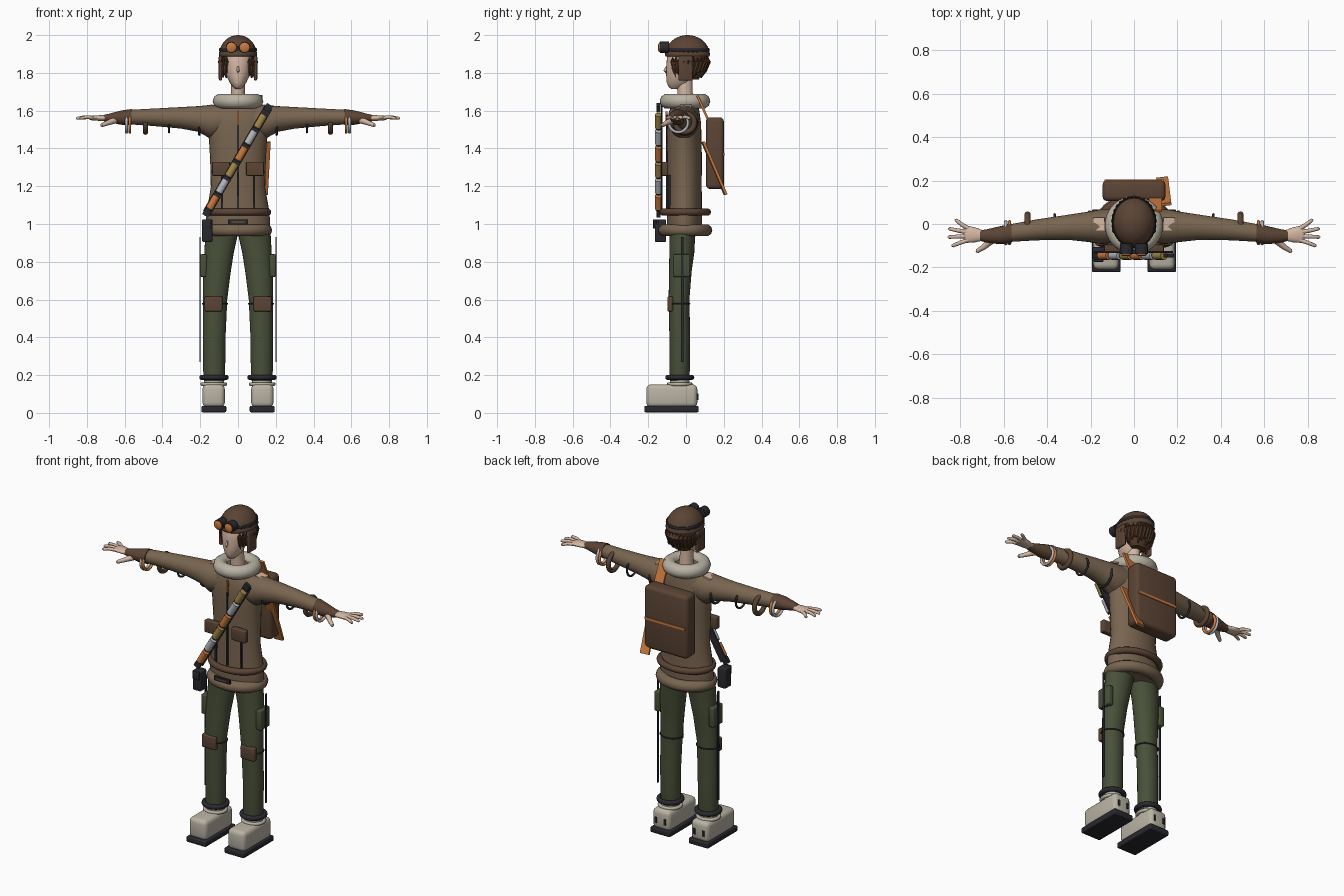
import bpy, bmesh
from math import sin, cos, pi, radians
from mathutils import Vector as V, Matrix

old = bpy.data.objects.get("Cube")
if old:
    bpy.data.objects.remove(old)


def colour(name, *rgb):
    m = bpy.data.materials.new(name)
    m.use_nodes = True
    m.diffuse_color = (*rgb, 1)
    m.node_tree.nodes["Principled BSDF"].inputs["Base Color"].default_value = (*rgb, 1)
    return m


jacket = colour("jacket tan", .19, .13, .08)
leather = colour("brown leather", .105, .058, .035)
hair = colour("dark hair", .09, .045, .022)
orange = colour("orange", .6, .19, .045)
olive = colour("olive cloth", .065, .08, .04)
fleece = colour("pale fleece", .49, .45, .37)
black = colour("black trim", .022, .022, .028)
gold = colour("brass", .36, .24, .06)
silver = colour("silver", .46, .48, .51)
flesh = colour("skin", .66, .47, .36)


def finish(name, bm, mat, mirror=False):
    bmesh.ops.recalc_face_normals(bm, faces=bm.faces)
    me = bpy.data.meshes.new(name)
    bm.to_mesh(me)
    bm.free()
    me.materials.append(mat)
    ob = bpy.data.objects.new(name, me)
    bpy.context.collection.objects.link(ob)
    bpy.ops.object.select_all(action='DESELECT')
    bpy.context.view_layer.objects.active = ob
    ob.select_set(True)
    bpy.ops.object.shade_smooth_by_angle(angle=radians(40))
    if mirror:
        ob.modifiers.new("Mirror", 'MIRROR').use_mirror_merge = False
    return ob


def bridge(name, rings, mat, mirror=False, closed=False):
    """Skin a row of point rings; cap the ends unless closed."""
    bm = bmesh.new()
    vs = [[bm.verts.new(p) for p in r] for r in rings]
    n = len(vs[0])
    for a, b in zip(vs, vs[1:] + (vs[:1] if closed else [])):
        for i in range(n):
            j = (i + 1) % n
            bm.faces.new((a[i], a[j], b[j], b[i]))
    if not closed:
        bm.faces.new(vs[0])
        bm.faces.new(vs[-1])
    return finish(name, bm, mat, mirror)


def loft(name, axis, sections, mat, mirror=False, n=28):
    """Sections are (position, centre1, centre2, radius1, radius2)."""
    rings = []
    for t, c1, c2, r1, r2 in sections:
        pts = [(c1 + r1 * cos(2 * pi * i / n), c2 + r2 * sin(2 * pi * i / n)) for i in range(n)]
        rings.append([(t, p, q) if axis == 'X' else (p, q, t) for p, q in pts])
    return bridge(name, rings, mat, mirror)


def ring(name, c, axis, ra, rb, thick, mat, mirror=False, tall=None, n=36, k=10):
    """Elliptical torus round the x or z axis."""
    rings = []
    for i in range(n):
        a = 2 * pi * i / n
        row = []
        for j in range(k):
            b = 2 * pi * j / k
            u, v = (ra + thick * cos(b)) * cos(a), (rb + thick * cos(b)) * sin(a)
            w = (tall or thick) * sin(b)
            row.append(V(c) + (V((w, u, v)) if axis == 'X' else V((u, v, w))))
        rings.append(row)
    return bridge(name, rings, mat, mirror, closed=True)


def tube(name, pts, radii, mat, mirror=False, n=10):
    pts = [V(p) for p in pts]
    rings = []
    for i, (p, r) in enumerate(zip(pts, radii)):
        d = pts[min(i + 1, len(pts) - 1)] - pts[max(i - 1, 0)]
        q = d.to_track_quat('Z', 'Y')
        rings.append([p + q @ V((r * cos(2 * pi * k / n), r * sin(2 * pi * k / n), 0)) for k in range(n)])
    return bridge(name, rings, mat, mirror)


def block(name, c, size, mat, mirror=False, bevel=0.0, rot=None):
    bm = bmesh.new()
    bmesh.ops.create_cube(bm, size=1)
    bmesh.ops.scale(bm, vec=size, verts=bm.verts)
    if bevel:
        bmesh.ops.bevel(bm, geom=bm.edges[:], offset=bevel, segments=3, profile=.5, affect='EDGES')
    if rot:
        bmesh.ops.rotate(bm, matrix=rot.to_matrix(), verts=bm.verts)
    bmesh.ops.translate(bm, vec=c, verts=bm.verts)
    return finish(name, bm, mat, mirror)


def bar(name, p, q, w, t, mat):
    p, q = V(p), V(q)
    return block(name, (p + q) / 2, (w, t, (q - p).length), mat, rot=(q - p).to_track_quat('Z', 'Y'))


# Jacket body, collar and hem
loft("jacket_body", 'Z', [
    (.94, 0, -.008, .155, .09), (1.0, 0, -.008, .17, .093), (1.06, 0, -.008, .167, .093),
    (1.2, 0, -.007, .143, .09), (1.35, 0, -.008, .148, .092), (1.45, 0, -.01, .154, .092),
    (1.53, 0, -.01, .172, .09), (1.59, 0, -.01, .165, .082), (1.63, 0, -.005, .12, .07),
    (1.66, 0, -.005, .07, .06)], jacket)
ring("fleece_collar", (0, -.005, 1.65), 'Z', .094, .094, .04, fleece)
ring("leather_belt", (0, -.004, 1.063), 'Z', .157, .118, .019, leather)
ring("jacket_hem", (0, -.005, .967), 'Z', .148, .111, .033, jacket)
loft("jacket_sleeve", 'X', [
    (.08, -.01, 1.55, .075, .08), (.15, -.012, 1.542, .08, .088), (.21, -.013, 1.556, .07, .068),
    (.3, -.015, 1.562, .058, .057), (.45, -.027, 1.565, .048, .046), (.58, -.043, 1.566, .04, .038)],
    jacket, True)
block("shoulder_patch", (.16, 0, 1.624), (.05, .06, .009), flesh, True, rot=Matrix.Rotation(.2, 3, 'Y').to_quaternion())

# Jacket trim
block("front_zip", (0, -.1, 1.33), (.01, .012, .5), black)
block("zip_pull", (0, -.104, 1.56), (.01, .01, .07), orange)
block("jacket_seam", (.085, -.089, 1.16), (.009, .012, .2), black, True)
block("chest_pocket", (.09, -.112, 1.292), (.094, .034, .074), leather, True, .006)
block("belt_buckle", (0, -.149, 1.01), (.105, .012, .026), black)
block("buckle_centre", (0, -.156, 1.01), (.07, .004, .01), leather)

# Rings on the sleeves
for nm, x, r, th, m in (("shoulder_ring", .205, .062, .007, black), ("elbow_ring", .365, .05, .006, black),
                        ("forearm_ring", .49, .05, .014, leather), ("orange_cuff_ring", .573, .05, .008, orange),
                        ("silver_cuff_ring", .59, .05, .008, silver)):
    ring(nm, (x, -.006 if x < .5 else -.04, 1.536), 'X', r, r, th, m, True)

# Gloves and hands
loft("glove", 'X', [(.565, -.043, 1.566, .046, .043), (.62, -.052, 1.563, .041, .038),
                    (.68, -.055, 1.561, .03, .024), (.71, -.053, 1.56, .024, .018)], leather, True, 18)
loft("palm", 'X', [(.69, -.053, 1.56, .022, .016), (.73, -.05, 1.561, .034, .015),
                   (.77, -.047, 1.561, .04, .013), (.785, -.047, 1.56, .034, .009)], flesh, True, 16)
for i, (tip, y) in enumerate(((.825, .018), (.855, -.022), (.857, -.06), (.84, -.1))):
    base = -.02 - .018 * i
    tube("finger", [(.765, base, 1.562), ((tip + .765) / 2, (base + y) / 2, 1.566), (tip - .006, y, 1.56), (tip, y, 1.558)],
         (.01, .0095, .008, .003), flesh, True)
tube("thumb", [(.65, -.07, 1.55), (.69, -.105, 1.535), (.722, -.125, 1.522), (.727, -.128, 1.52)],
     (.018, .013, .01, .003), flesh, True)

# Bandolier with canisters
top, low = V((.16, -.129, 1.615)), V((-.165, -.129, 1.06))
bar("bandolier_strap", low, top, .008, .046, black)
step = V((0, -.016, 0))
for i in range(6):
    mid = top.lerp(low, .125 + i * .155) + step
    half = (top - low).normalized() * .038
    tube("canister", [mid - half, mid + half], (.02, .02), (gold, silver, orange)[i % 3], n=14)
    tube("canister_cap", [mid - half * 1.25, mid - half], (.017, .017), black, n=14)
for end in (top, low):
    bar("bandolier_end", end + step - half * .5, end + step + half * .5, .02, .036, black)
block("holster", (-.163, -.135, .965), (.055, .06, .12), black, bevel=.008)
block("holster_flap", (-.163, -.168, 1.0), (.045, .012, .05), black, bevel=.004)

# Backpack and its straps
block("backpack", (0, .153, 1.375), (.29, .095, .38), leather, bevel=.022)
block("backpack_band", (0, .201, 1.37), (.27, .008, .014), orange)
bar("upper_pack_strap", (.1, .06, 1.68), (.1, .14, 1.5), .06, .012, orange)
bar("lower_pack_strap", (.145, .09, 1.435), (.13, .21, 1.155), .055, .014, orange)

# Trousers
loft("trouser_leg", 'Z', [
    (.17, .125, -.035, .054, .05), (.22, .126, -.034, .058, .054), (.4, .126, -.033, .06, .055),
    (.6, .121, -.037, .064, .055), (.75, .111, -.03, .073, .06), (.85, .1, -.022, .078, .066),
    (.93, .089, -.02, .085, .068), (.98, .085, -.015, .085, .075)], olive, True)
block("thigh_pouch", (.183, -.023, .78), (.036, .09, .12), olive, True, .008)
block("knee_patch", (.13, -.084, .577), (.094, .03, .08), leather, True, .008)
ring("knee_band", (.122, -.037, .577), 'Z', .066, .056, .004, black, True)
block("side_cord", (.202, -.02, .6), (.006, .014, .66), black, True)
ring("ankle_band", (.127, -.033, .188), 'Z', .064, .063, .014, black, True)

# Boots
loft("boot_cuff", 'Z', [(.13, .127, -.033, .054, .052), (.18, .127, -.033, .052, .05)], fleece, True)
ring("boot_collar", (.128, -.033, .152), 'Z', .061, .058, .01, fleece, True)
block("boot_upper", (.129, -.075, .09), (.118, .27, .122), fleece, True, .025)
block("boot_sole", (.128, -.077, .02), (.132, .288, .034), black, True, .007)
for dx in (-.03, .03):
    block("heel_tab", (.129 + dx, .061, .085), (.012, .008, .035), black, True)

# Neck and face
loft("neck", 'Z', [(1.6, 0, 0, .045, .045), (1.7, 0, -.005, .036, .04), (1.78, 0, -.01, .036, .045)], flesh)
loft("head", 'Z', [
    (1.715, 0, -.055, .013, .022), (1.725, 0, -.05, .025, .042), (1.75, 0, -.04, .045, .062),
    (1.79, 0, -.03, .063, .075), (1.84, 0, -.02, .075, .084), (1.89, 0, -.012, .08, .088),
    (1.94, 0, 0, .07, .08)], flesh)
tube("nose", [(0, -.103, 1.835), (0, -.112, 1.81), (0, -.108, 1.8)], (.004, .008, .004), flesh)

# Hair under the cap
loft("hair_mass", 'Z', [
    (1.765, 0, .04, .045, .028), (1.8, 0, .038, .078, .048), (1.86, 0, .042, .088, .07),
    (1.92, 0, .04, .09, .078)], hair)
for i in range(23):
    a = radians(-50 + 280 * i / 22)
    x, y = cos(a), sin(a)
    tail = 1.775 + .016 * (i % 3)
    tube("hair_strand", [(.088 * x, .01 + .1 * y, 1.91), (.092 * x, .012 + .106 * y, 1.86),
                         (.086 * x, .008 + .09 * y, 1.81), (.078 * x, .006 + .075 * y, tail)],
         (.013, .014, .012, .004), hair, n=8)

# Cap, ear flaps and goggles
loft("cap", 'Z', [(1.895 + .105 * sin(t), 0, .008, .1 * cos(t), .118 * cos(t))
                  for t in [i * pi / 20.5 for i in range(11)]], leather)
ring("cap_rim", (0, .008, 1.898), 'Z', .095, .112, .007, leather, tall=.012)
block("ear_flap", (.093, -.003, 1.825), (.018, .075, .13), leather, True, .007)
ring("goggle_band", (0, .008, 1.922), 'Z', .096, .113, .005, black, tall=.009)
tube("goggle_rim", [(.035, -.09, 1.935), (.035, -.138, 1.935)], (.03, .03), black, True, 20)
tube("goggle_lens", [(.035, -.13, 1.935), (.035, -.142, 1.935), (.035, -.147, 1.935)],
     (.025, .025, .016), orange, True, 20)
block("goggle_bridge", (0, -.125, 1.937), (.03, .012, .012), black)
